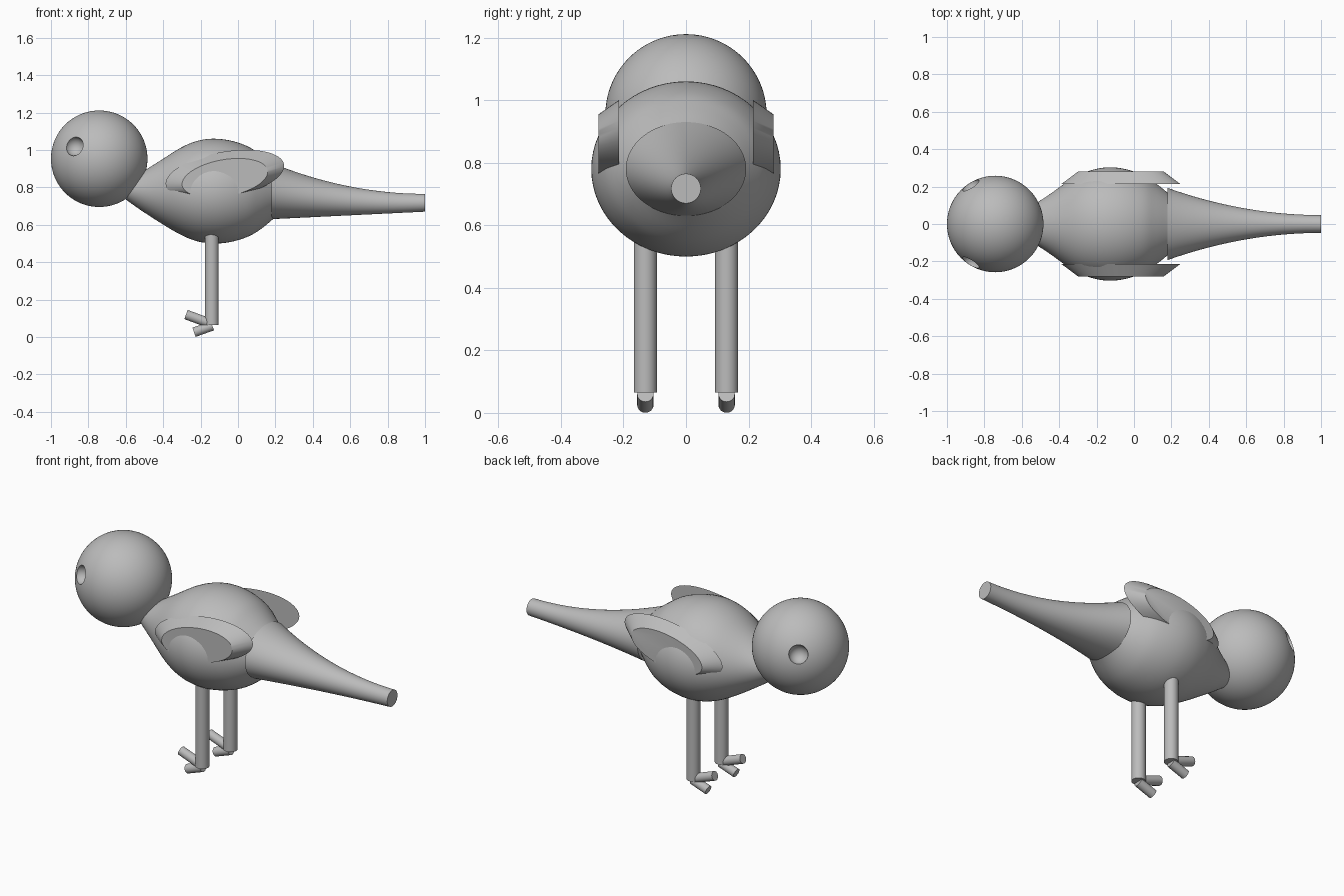
import bpy, bmesh
from math import sin, cos, pi, radians
from mathutils import Vector

cube = bpy.data.objects.get("Cube")
if cube:
    bpy.data.objects.remove(cube)

grey = bpy.data.materials.new("plain grey")
grey.use_nodes = True
COLOUR = (0.5, 0.5, 0.5, 1)
grey.diffuse_color = COLOUR
grey.node_tree.nodes["Principled BSDF"].inputs["Base Color"].default_value = COLOUR


def finish(name, bm):
    """Turn a bmesh into a grey object with smooth sides and sharp rims."""
    bmesh.ops.recalc_face_normals(bm, faces=bm.faces)
    mesh = bpy.data.meshes.new(name)
    bm.to_mesh(mesh)
    bm.free()
    mesh.materials.append(grey)
    obj = bpy.data.objects.new(name, mesh)
    bpy.context.collection.objects.link(obj)
    smooth(obj)
    return obj


def smooth(obj):
    bpy.ops.object.select_all(action='DESELECT')
    obj.select_set(True)
    bpy.context.view_layer.objects.active = obj
    bpy.ops.object.shade_smooth_by_angle(angle=radians(35))


def loft(name, rings):
    """Skin a row of closed rings and cap both ends."""
    bm = bmesh.new()
    loops = [[bm.verts.new(p) for p in ring] for ring in rings]
    n = len(loops[0])
    for a, b in zip(loops, loops[1:]):
        for i in range(n):
            j = (i + 1) % n
            bm.faces.new((a[i], a[j], b[j], b[i]))
    bm.faces.new(loops[0])
    bm.faces.new(loops[-1])
    return finish(name, bm)


def ellipse(centre, u, v, n=64):
    """Points round a centre with half-axes u and v."""
    return [Vector(centre) + Vector(u) * cos(2 * pi * i / n) + Vector(v) * sin(2 * pi * i / n)
            for i in range(n)]


def spline(points, steps=5):
    """Smooth curve through points of any dimension."""
    pts = [points[0]] + points + [points[-1]]
    out = []
    for a, b, c, d in zip(pts, pts[1:], pts[2:], pts[3:]):
        for k in range(steps):
            t = k / steps
            out.append([0.5 * (2 * q + (r - p) * t + (2 * p - 5 * q + 4 * r - s) * t * t
                               + (3 * q - p - 3 * r + s) * t ** 3)
                        for p, q, r, s in zip(a, b, c, d)])
    return out + [points[-1]]


def ball(name, centre, radius, segments=64):
    bm = bmesh.new()
    bmesh.ops.create_uvsphere(bm, u_segments=segments, v_segments=segments // 2, radius=radius)
    bmesh.ops.translate(bm, verts=bm.verts, vec=centre)
    return finish(name, bm)


def rod(name, start, end, radius):
    start, end = Vector(start), Vector(end)
    axis = (end - start).normalized()
    u = Vector((0, 1, 0)) * radius
    v = axis.cross(u)
    return loft(name, [ellipse(p, u, v, 32) for p in (start, end)])


# Body: each station is top x, top z, bottom x, bottom z, half width
stations = [
    (-0.50, 0.89, -0.60, 0.735, 0.09),
    (-0.42, 0.94, -0.50, 0.665, 0.15),
    (-0.30, 1.015, -0.34, 0.565, 0.25),
    (-0.21, 1.05, -0.23, 0.515, 0.29),
    (-0.13, 1.06, -0.13, 0.50, 0.303),
    (-0.04, 1.05, -0.04, 0.508, 0.292),
    (0.05, 1.02, 0.05, 0.535, 0.26),
    (0.12, 0.975, 0.12, 0.575, 0.215),
    (0.20, 0.915, 0.20, 0.64, 0.15),
    (0.27, 0.87, 0.27, 0.69, 0.09),
]
loft("body", [ellipse(((xt + xb) / 2, 0, (zt + zb) / 2), (0, w, 0),
                      ((xt - xb) / 2, 0, (zt - zb) / 2))
              for xt, zt, xb, zb, w in spline(stations)])

# Tail: flared at the body, nearly straight at the tip
tail = []
for i in range(21):
    t = i / 20
    flare = (1 - t) ** 2
    top = 0.765 + 0.165 * flare
    bottom = 0.67 - 0.04 * (1 - t)
    tail.append(ellipse((0.18 + 0.82 * t, 0, (top + bottom) / 2),
                        (0, 0.0475 + 0.145 * flare, 0), (0, 0, (top - bottom) / 2)))
loft("tail", tail)

# Head with two hollow eye sockets
HEAD = Vector((-0.742, 0, 0.953))
head = ball("head", HEAD, 0.258, 96)
for side, label in ((-1, "front"), (1, "back")):
    socket = ball(label + "_eye_cutter", HEAD + Vector((-0.133, 0.21 * side, 0.067)), 0.052, 32)
    cut = head.modifiers.new(label + "_eye", 'BOOLEAN')
    cut.operation = 'DIFFERENCE'
    cut.solver = 'EXACT'
    cut.object = socket
    bpy.context.view_layer.objects.active = head
    bpy.ops.object.modifier_apply(modifier=cut.name)
    bpy.data.objects.remove(socket)
smooth(head)

# Wings, legs and toes on both sides
tilt = radians(10)
along = Vector((cos(tilt), 0, sin(tilt)))
across = Vector((-sin(tilt), 0, cos(tilt)))
for side, label in ((-1, "front"), (1, "back")):
    loft(label + "_wing", [
        ellipse((-0.07, 0.215 * side, 0.867), along * 0.321, across * 0.123),
        ellipse((-0.07, 0.28 * side, 0.85), along * 0.232, across * 0.098)])
    y = 0.13 * side
    rod(label + "_leg", (-0.14, y, 0.065), (-0.14, y, 0.60), 0.037)
    rod(label + "_upper_toe", (-0.15, y, 0.073), (-0.278, y, 0.12), 0.026)
    rod(label + "_lower_toe", (-0.137, y, 0.06), (-0.235, y, 0.025), 0.026)
